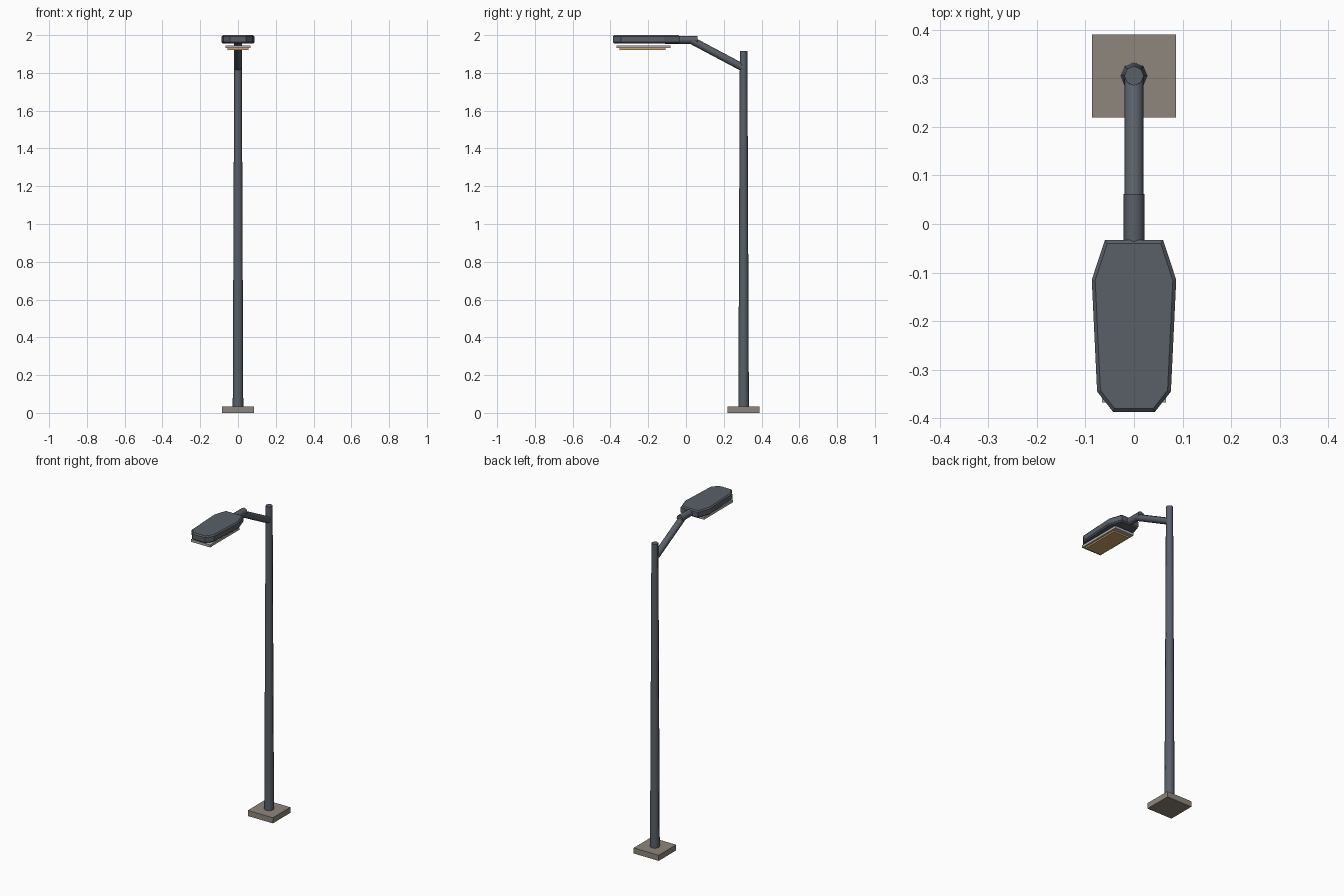
import bpy, bmesh, math
from mathutils import Vector

if "Cube" in bpy.data.objects:
    bpy.data.objects.remove(bpy.data.objects["Cube"])


def material(name, rgb):
    m = bpy.data.materials.new(name)
    m.diffuse_color = (*rgb, 1)
    m.use_nodes = True
    m.node_tree.nodes["Principled BSDF"].inputs["Base Color"].default_value = m.diffuse_color
    return m


METAL = material("dark_metal", (0.10, 0.117, 0.138))
STONE = material("concrete", (0.27, 0.24, 0.20))
FRAME = material("pale_frame", (0.45, 0.43, 0.39))
GLOW = material("amber_lens", (0.62, 0.36, 0.14))


def finish(name, bm, mat):
    bmesh.ops.recalc_face_normals(bm, faces=bm.faces[:])
    mesh = bpy.data.meshes.new(name)
    bm.to_mesh(mesh)
    bm.free()
    mesh.materials.append(mat)
    obj = bpy.data.objects.new(name, mesh)
    bpy.context.collection.objects.link(obj)
    return obj


def box(name, x, y0, y1, z0, z1, mat):
    bm = bmesh.new()
    bmesh.ops.create_cube(bm, size=1)
    for v in bm.verts:
        v.co = (v.co.x * 2 * x, (y0 + y1) / 2 + v.co.y * (y1 - y0),
                (z0 + z1) / 2 + v.co.z * (z1 - z0))
    return finish(name, bm, mat)


def tube(name, a, b, r0, r1, mat, sides=8):
    a, b = Vector(a), Vector(b)
    bm = bmesh.new()
    bmesh.ops.create_cone(bm, cap_ends=True, segments=sides, radius1=r0,
                          radius2=r1, depth=(b - a).length)
    obj = finish(name, bm, mat)
    obj.location = (a + b) / 2
    obj.rotation_euler = (b - a).to_track_quat('Z', 'Y').to_euler()
    bpy.ops.object.select_all(action='DESELECT')
    obj.select_set(True)
    bpy.context.view_layer.objects.active = obj
    bpy.ops.object.shade_smooth_by_angle(angle=math.radians(50))
    return obj


# Footing, tapered post, sloping arm and its collar
box("base_plate", 0.086, 0.219, 0.39, 0, 0.035, STONE)
tube("post", (0, 0.305, 0.03), (0, 0.305, 1.917), 0.028, 0.02, METAL)
tube("arm", (0, 0.305, 1.826), (0, 0.03, 1.972), 0.02, 0.02, METAL)
tube("collar", (0, 0.062, 1.975), (0, -0.11, 1.975), 0.0215, 0.0215, METAL)

# Lamp housing: mirrored outline, extruded and chamfered top and bottom
half = [(0.060, -0.033), (0.087, -0.115), (0.076, -0.345), (0.043, -0.387)]
outline = half + [(-x, y) for x, y in reversed(half)]
bm = bmesh.new()
bottom = bm.faces.new([bm.verts.new((x, y, 1.956)) for x, y in outline])
ext = bmesh.ops.extrude_face_region(bm, geom=[bottom])
for v in ext["geom"]:
    if isinstance(v, bmesh.types.BMVert):
        v.co.z = 2.0
rims = [e for e in bm.edges if abs(e.verts[0].co.z - e.verts[1].co.z) < 1e-4]
bmesh.ops.bevel(bm, geom=rims, offset=0.007, segments=1, affect='EDGES')
finish("lamp_housing", bm, METAL)

# Lens frame and glowing panel beneath the housing
box("lens_frame", 0.066, -0.368, -0.082, 1.931, 1.946, FRAME)
box("lens_panel", 0.055, -0.352, -0.108, 1.922, 1.933, GLOW)
